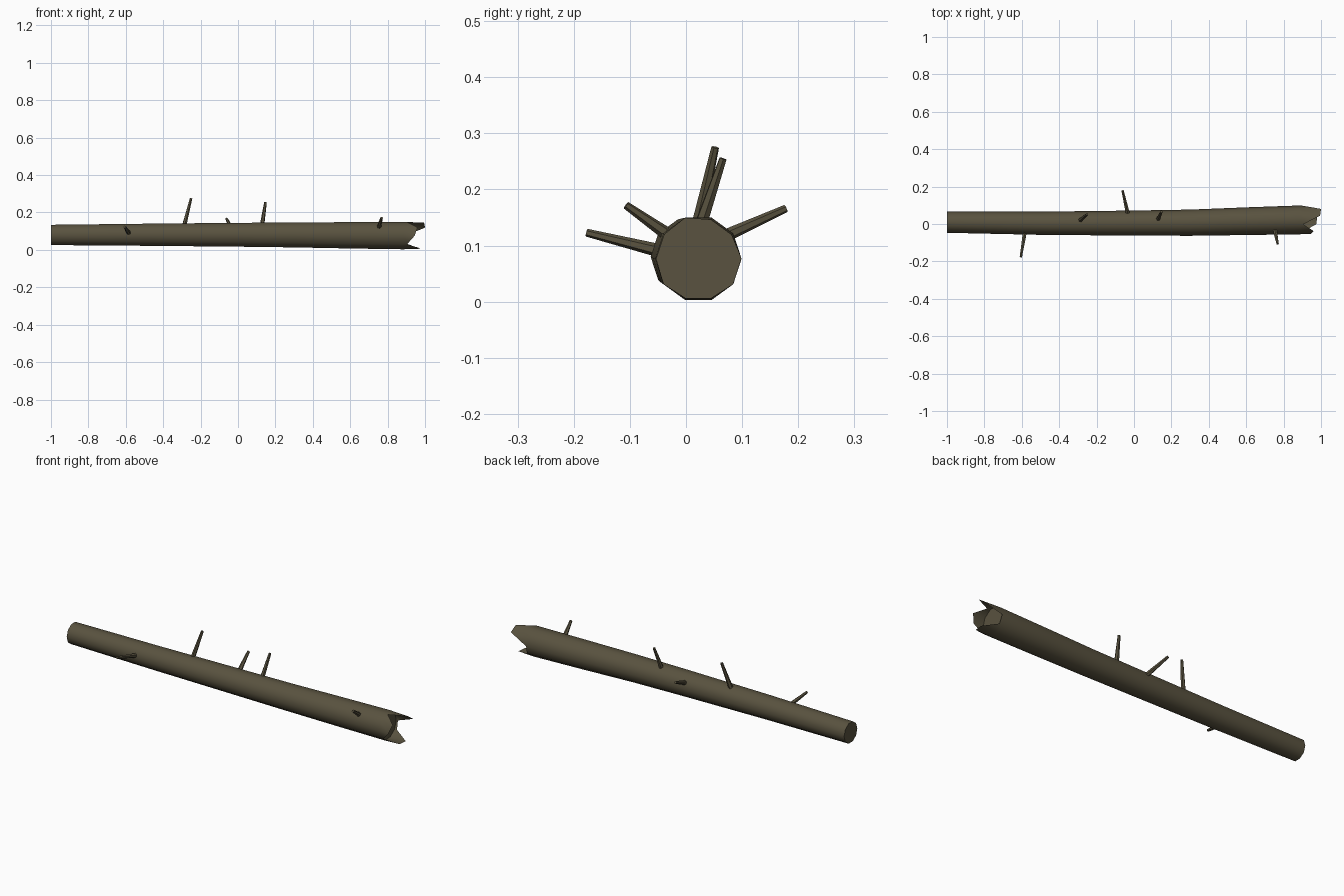
import bpy, bmesh, math
from mathutils import Vector

if "Cube" in bpy.data.objects:
    bpy.data.objects.remove(bpy.data.objects["Cube"])

bark = bpy.data.materials.new("olive brown bark")
bark.diffuse_color = (0.10, 0.085, 0.050, 1)
bark.use_nodes = True
bark.node_tree.nodes["Principled BSDF"].inputs["Base Color"].default_value = bark.diffuse_color

SIDES = 10


def finish(name, bm):
    me = bpy.data.meshes.new(name)
    bm.to_mesh(me)
    bm.free()
    me.materials.append(bark)
    ob = bpy.data.objects.new(name, me)
    bpy.context.collection.objects.link(ob)
    bpy.ops.object.select_all(action='DESELECT')
    ob.select_set(True)
    bpy.context.view_layer.objects.active = ob
    bpy.ops.object.shade_smooth_by_angle(angle=math.radians(40))
    return ob


# Trunk: rings of (x, centre y, centre z, radius)
rings = [(-1.0, 0.010, 0.080, 0.057), (-0.5, 0.004, 0.081, 0.062),
         (0.0, 0.005, 0.081, 0.067), (0.3, 0.007, 0.080, 0.070),
         (0.6, 0.015, 0.078, 0.074), (0.885, 0.022, 0.0765, 0.077)]
# Broken end: how far each side's splinter reaches in x
jagged = [0.895, 1.0, 0.995, 0.905, 0.96, 0.945, 0.905, 0.975, 0.98, 0.90]

bm = bmesh.new()
loops = []
for x, cy, cz, r in rings:
    loops.append([bm.verts.new((x, cy + r * math.cos(math.tau * i / SIDES),
                                cz + r * math.sin(math.tau * i / SIDES)))
                  for i in range(SIDES)])
_, cy, cz, r = rings[-1]
tip = []
for i, x in enumerate(jagged):
    rr = r * (1 - 0.5 * (x - 0.885))  # splinters lean in slightly
    a = math.tau * i / SIDES
    tip.append(bm.verts.new((x, cy + rr * math.cos(a), cz + rr * math.sin(a))))
loops.append(tip)
for a, b in zip(loops, loops[1:]):
    for i in range(SIDES):
        j = (i + 1) % SIDES
        bm.faces.new((a[i], a[j], b[j], b[i]))
bm.faces.new(list(reversed(loops[0])))
# Recessed wood face inside the broken end
bm.faces.new([bm.verts.new(v.co) for v in loops[-2]])
finish("log_trunk", bm)


# Branch stubs: tapered six-sided pegs
def stub(name, base, end, r1=0.0125, r2=0.007):
    base, end = Vector(base), Vector(end)
    d = end - base
    base = base - d.normalized() * 0.02  # root inside the trunk
    d = end - base
    bm = bmesh.new()
    bmesh.ops.create_cone(bm, cap_ends=True, segments=6, radius1=r1,
                          radius2=r2, depth=d.length)
    m = d.to_track_quat('Z', 'Y').to_matrix().to_4x4()
    m.translation = (base + end) / 2
    bm.transform(m)
    finish(name, bm)


stubs = [((-0.585, -0.052, 0.092), (-0.605, -0.177, 0.123)),
         ((0.755, -0.040, 0.125), (0.768, -0.107, 0.172)),
         ((-0.285, 0.022, 0.140), (-0.251, 0.052, 0.275)),
         ((0.130, 0.028, 0.142), (0.147, 0.066, 0.255)),
         ((-0.035, 0.065, 0.115), (-0.061, 0.178, 0.166))]
for n, (b, e) in enumerate(stubs):
    stub(f"branch_stub_{n + 1}", b, e)
